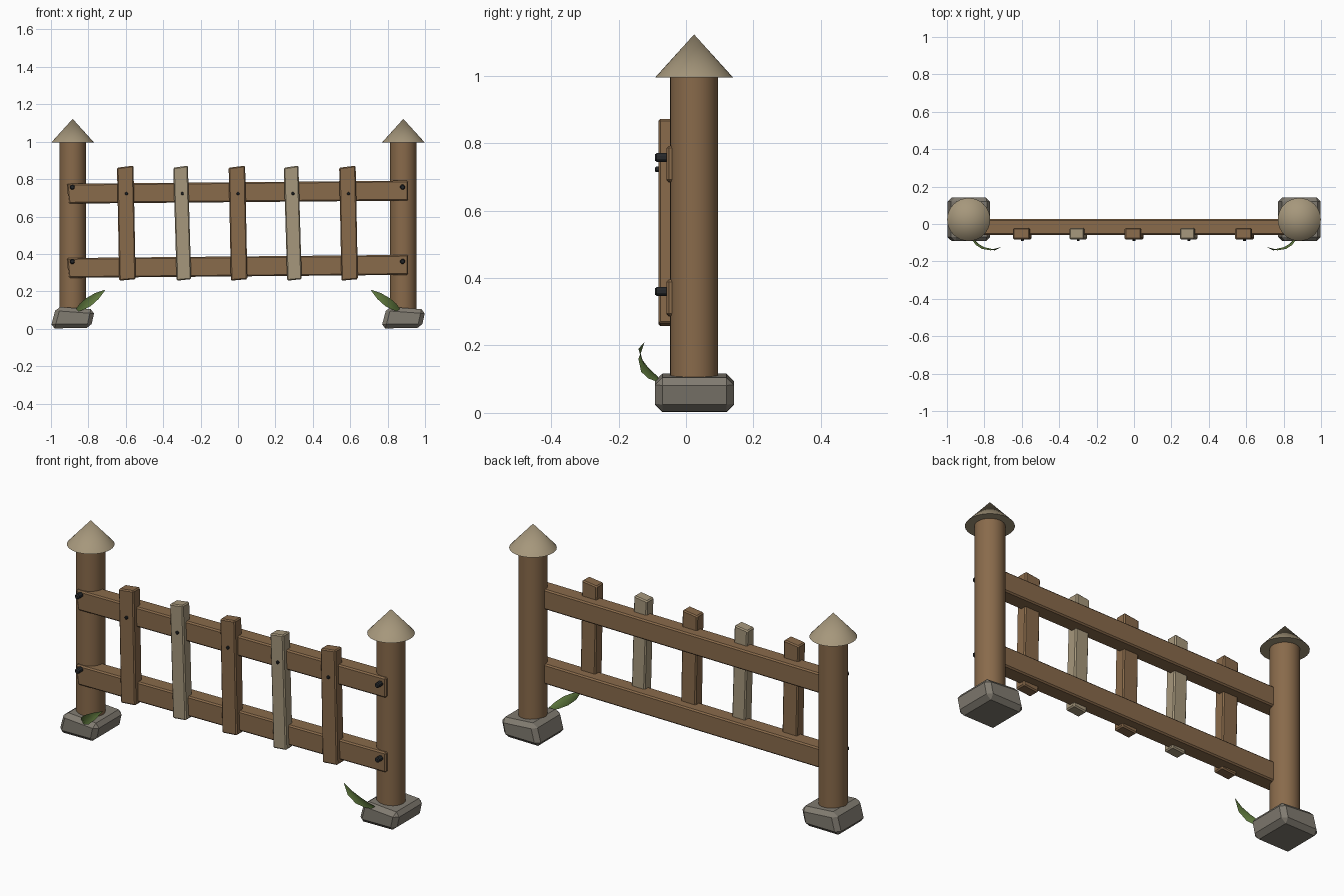
import bpy, bmesh, math
from mathutils import Vector

if "Cube" in bpy.data.objects:
    bpy.data.objects.remove(bpy.data.objects["Cube"])


def material(name, rgb):
    m = bpy.data.materials.new(name)
    m.diffuse_color = (*rgb, 1)
    m.use_nodes = True
    m.node_tree.nodes["Principled BSDF"].inputs["Base Color"].default_value = m.diffuse_color
    return m


WOOD = material("wood", (0.25, 0.145, 0.07))
PALE = material("pale_wood", (0.38, 0.31, 0.2))
STONE = material("stone", (0.22, 0.2, 0.165))
IRON = material("iron", (0.02, 0.022, 0.024))
LEAF = material("leaf", (0.12, 0.2, 0.05))


def finish(bm, name, mat):
    bmesh.ops.recalc_face_normals(bm, faces=bm.faces)
    me = bpy.data.meshes.new(name)
    bm.to_mesh(me)
    bm.free()
    ob = bpy.data.objects.new(name, me)
    bpy.context.collection.objects.link(ob)
    me.materials.append(mat)
    return ob


def slab(name, outline, y0, y1, bevel, mat):
    """Extrude an (x, z) outline from y0 to y1 and chamfer its edges."""
    bm = bmesh.new()
    face = bm.faces.new([bm.verts.new((x, y0, z)) for x, z in outline])
    out = bmesh.ops.extrude_face_region(bm, geom=[face], use_keep_orig=True)
    verts = [v for v in out["geom"] if isinstance(v, bmesh.types.BMVert)]
    bmesh.ops.translate(bm, verts=verts, vec=(0, y1 - y0, 0))
    bmesh.ops.recalc_face_normals(bm, faces=bm.faces)
    bmesh.ops.bevel(bm, geom=bm.edges[:], offset=bevel, segments=1,
                    profile=0.5, affect='EDGES')
    return finish(bm, name, mat)


def cone(name, r1, r2, z0, z1, x, y, mat, sides=32):
    bpy.ops.mesh.primitive_cone_add(vertices=sides, radius1=r1, radius2=r2,
                                    depth=z1 - z0, location=(x, y, (z0 + z1) / 2))
    ob = bpy.context.object
    ob.name = name
    ob.data.materials.append(mat)
    bpy.ops.object.shade_smooth_by_angle(angle=math.radians(40))


def nail(name, x, z, r, y0, y1):
    bpy.ops.mesh.primitive_cylinder_add(vertices=8, radius=r, depth=y1 - y0,
                                        location=(x, (y0 + y1) / 2, z),
                                        rotation=(math.pi / 2, 0, 0))
    ob = bpy.context.object
    ob.name = name
    ob.data.materials.append(IRON)
    mod = ob.modifiers.new("round", 'BEVEL')
    mod.width = r * 0.35
    mod.segments = 1


def leaf(name, s):
    """Folded, curling blade; s mirrors it in x."""
    path = [(-.86, -.084, .1, .01), (-.835, -.112, .118, .02),
            (-.80, -.133, .142, .025), (-.755, -.141, .175, .019),
            (-.71, -.124, .208, .001)]
    side = Vector((-.55, 0, .8))
    bm = bmesh.new()
    rows = []
    for x, y, z, w in path:
        c = Vector((x, y, z))
        pts = [c - side * w, c + Vector((0, w * .35, 0)), c + side * w]
        rows.append([bm.verts.new((p.x * s, p.y, p.z)) for p in pts])
    for a, b in zip(rows, rows[1:]):
        for i in range(2):
            bm.faces.new((a[i], a[i + 1], b[i + 1], b[i]))
    ob = finish(bm, name, LEAF)
    for p in ob.data.polygons:
        p.use_smooth = True


# Posts with conical caps, skewed footing stones and leaves
for tag, s in (("left", 1), ("right", -1)):
    px = -0.884 * s
    cone("post_" + tag, .071, .071, .08, 1.0, px, .024, WOOD)
    cone("post_cap_" + tag, .115, 0, .995, 1.122, px, .024, PALE)
    slab("footing_stone_" + tag,
         [(px - .119, .002), (px + .097, .004), (px + .119, .103), (px - .088, .118)],
         -.092, .142, .022, STONE)
    leaf("leaf_" + tag, s)

# Rails rising slightly to the right, nailed to the posts
for tag, z in (("lower", 0), ("upper", .397)):
    slab("rail_" + tag, [(-.905, .272 + z), (.91, .288 + z), (.91, .395 + z), (-.916, .378 + z)],
         -.058, .027, .007, WOOD)
    for nx in (-.886, .88):
        nail("rail_nail_" + tag, nx, .36 + z, .015, -.092, -.05)

# Leaning pickets with slanted tops, alternating wood tones
for i, x in enumerate((-.597, -.298, 0, .293, .591)):
    pale = i % 2
    w = .039 if pale else .044
    lean = .009 if pale else .006
    slab(f"picket_{i + 1}",
         [(x - w + lean, .257), (x + w + lean, .265), (x + w - lean, .872), (x - w - lean, .861)],
         -.082, -.022, .006, PALE if pale else WOOD)
    nail(f"picket_nail_{i + 1}", x, .722, .009, -.092, -.075)
